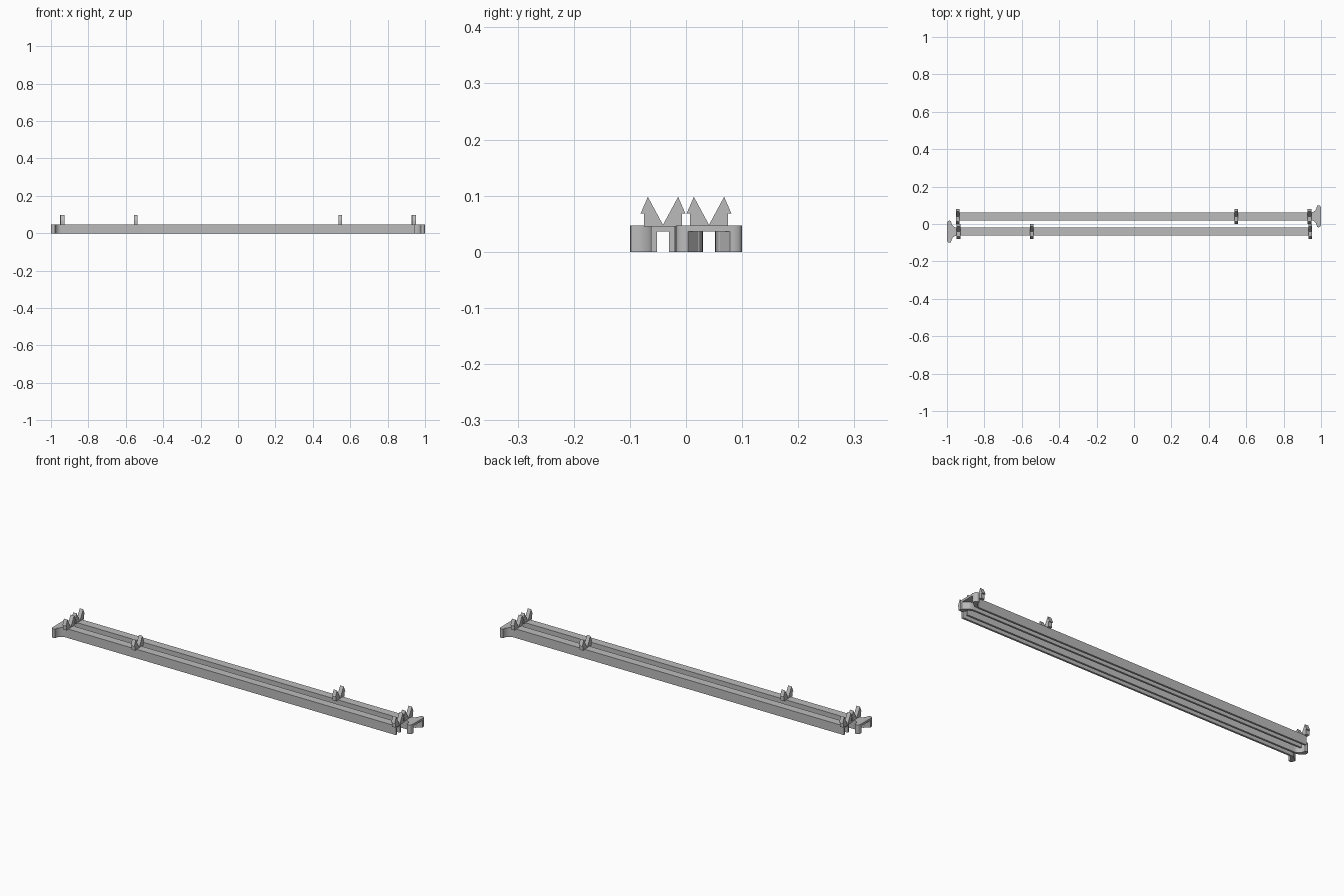
import bpy
import bmesh
import math

cube = bpy.data.objects.get("Cube")
if cube:
    bpy.data.objects.remove(cube, do_unlink=True)

grey = bpy.data.materials.new("plain grey")
grey.use_nodes = True
colour = (0.5, 0.5, 0.5, 1)
grey.diffuse_color = colour
grey.node_tree.nodes["Principled BSDF"].inputs["Base Color"].default_value = colour

HEIGHT, ROOF = 0.047, 0.036   # channel top and underside of its roof
OFFSET = 0.041                # rail distance from the centre line


def finish(name, bm, turn, smooth):
    """Turn the mesh into an object, placed on one of the two opposed rails."""
    bmesh.ops.recalc_face_normals(bm, faces=bm.faces)
    mesh = bpy.data.meshes.new(name)
    bm.to_mesh(mesh)
    bm.free()
    mesh.materials.append(grey)
    obj = bpy.data.objects.new(name, mesh)
    bpy.context.collection.objects.link(obj)
    obj.rotation_euler.z = turn
    if smooth:
        bpy.ops.object.select_all(action='DESELECT')
        obj.select_set(True)
        bpy.context.view_layer.objects.active = obj
        bpy.ops.object.shade_smooth_by_angle(angle=math.radians(30))
    return obj


def loft(sections):
    """Skin a row of matching closed sections and cap both ends."""
    bm = bmesh.new()
    rings = [[bm.verts.new(p) for p in s] for s in sections]
    count = len(rings[0])
    for a, b in zip(rings, rings[1:]):
        for i in range(count):
            j = (i + 1) % count
            bm.faces.new((a[i], a[j], b[j], b[i]))
    bm.faces.new(rings[0])
    bm.faces.new(rings[-1])
    return bm


def channel_section(x, outer, inner):
    """Upside-down U across the rail."""
    pts = [(-outer, 0), (-outer, HEIGHT), (outer, HEIGHT), (outer, 0),
           (inner, 0), (inner, ROOF), (-inner, ROOF), (-inner, 0)]
    return [(x, OFFSET + y, z) for y, z in pts]


def rail(name, turn):
    """Straight channel ending in a flared mouth with a rounded lip."""
    stations = [(-0.947, 0.021, 0.011), (0.945, 0.021, 0.011)]
    steps = 8
    for i in range(1, steps + 1):          # flare curves outwards
        a = math.pi / 2 * i / steps
        stations.append((0.945 + 0.033 * math.sin(a),
                         0.021 + 0.036 * (1 - math.cos(a)),
                         0.011 + 0.009 * (1 - math.cos(a))))
    for i in range(1, steps + 1):          # lip rounds back in
        t = i / steps
        stations.append((0.978 + 0.022 * t,
                         0.045 + 0.014 * math.sqrt(max(0, 1 - (1.6 * t - 0.6) ** 2)),
                         0.020 + 0.017 * t))
    finish(name, loft([channel_section(*s) for s in stations]), turn, True)


def clip(name, x, turn):
    """Pair of barbed prongs with a V between them."""
    half = [(0.034, HEIGHT - 0.002), (0.034, 0.068), (0.040, 0.068), (0.027, 0.098)]
    profile = half + [(0, HEIGHT + 0.001)] + [(-y, z) for y, z in reversed(half)]
    sections = [[(x + side, OFFSET + y, z) for y, z in profile]
                for side in (-0.010, 0.010)]
    finish(name, loft(sections), turn, False)


for label, turn in (("back", 0), ("front", math.pi)):
    rail(label + "_rail", turn)
    for place, x in (("end", -0.943), ("middle", 0.547), ("mouth", 0.938)):
        clip(f"{label}_{place}_clip", x, turn)
